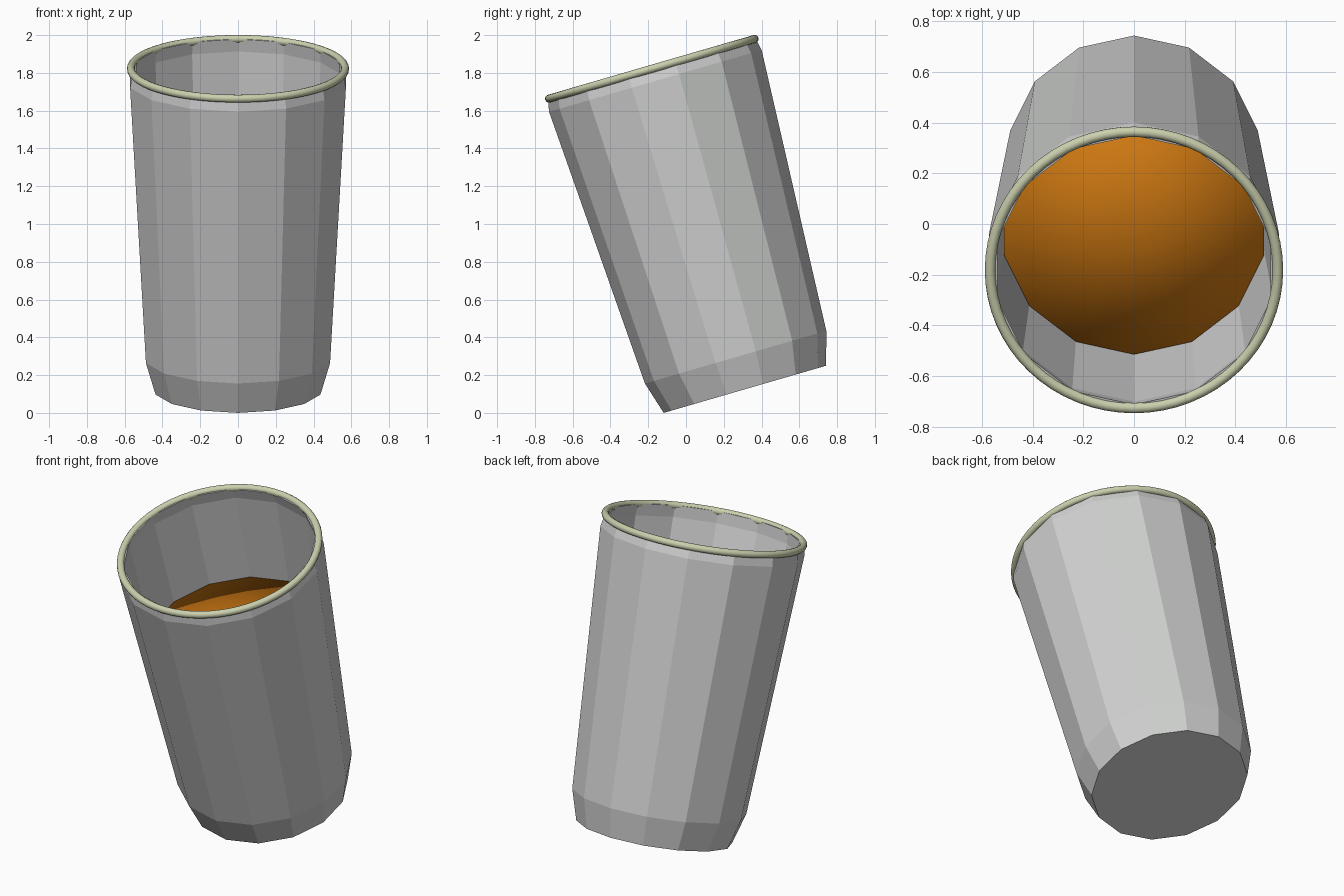
import bpy, bmesh, math
from mathutils import Matrix

if "Cube" in bpy.data.objects:
    bpy.data.objects.remove(bpy.data.objects["Cube"])

SIDES = 14
TILT = Matrix.Translation((0, 0.312, 0.125)) @ Matrix.Rotation(math.radians(16.2), 4, 'X')


def material(name, rgb):
    m = bpy.data.materials.new(name)
    m.diffuse_color = (*rgb, 1)
    m.use_nodes = True
    m.node_tree.nodes["Principled BSDF"].inputs["Base Color"].default_value = m.diffuse_color
    return m


def lathe(name, profile, mat, smooth=False):
    """Revolve (radius, height) points; zero radius makes a pole."""
    bm = bmesh.new()
    rings = []
    for r, h in profile:
        if r == 0:
            rings.append([bm.verts.new((0, 0, h))] * SIDES)
        else:
            angles = [math.pi / 2 + 2 * math.pi * i / SIDES for i in range(SIDES)]
            rings.append([bm.verts.new((r * math.cos(a), r * math.sin(a), h)) for a in angles])
    for low, high in zip(rings, rings[1:]):
        for i in range(SIDES):
            j = (i + 1) % SIDES
            corners = dict.fromkeys((low[i], low[j], high[j], high[i]))
            bm.faces.new(list(corners)).smooth = smooth
    bmesh.ops.recalc_face_normals(bm, faces=bm.faces)
    mesh = bpy.data.meshes.new(name)
    bm.to_mesh(mesh)
    bm.free()
    mesh.materials.append(mat)
    ob = bpy.data.objects.new(name, mesh)
    ob.matrix_world = TILT
    bpy.context.collection.objects.link(ob)
    return ob


grey = material("cup grey", (0.62, 0.63, 0.62))
cream = material("rim cream", (0.60, 0.63, 0.42))
orange = material("drink orange", (0.62, 0.19, 0.006))

# Tapered faceted cup: outer wall, lip, inner wall and floor
lathe("cup", [(0, 0), (0.448, 0), (0.50, 0.177), (0.586, 1.70), (0.572, 1.77),
              (0.552, 1.77), (0.560, 1.70), (0.475, 0.18), (0.425, 0.03), (0, 0.03)], grey)

# Drink filling the lower part, softly shaded over its edge
lathe("drink", [(0, 0.04), (0.42, 0.04), (0.47, 0.19), (0.526, 1.15), (0, 1.15)], orange, True)

# Round bead around the mouth
bpy.ops.mesh.primitive_torus_add(major_segments=64, minor_segments=12,
                                 major_radius=0.567, minor_radius=0.021)
rim = bpy.context.object
rim.name = "rim"
rim.matrix_world = TILT @ Matrix.Translation((0, 0, 1.767))
rim.data.materials.append(cream)
bpy.ops.object.shade_smooth()
